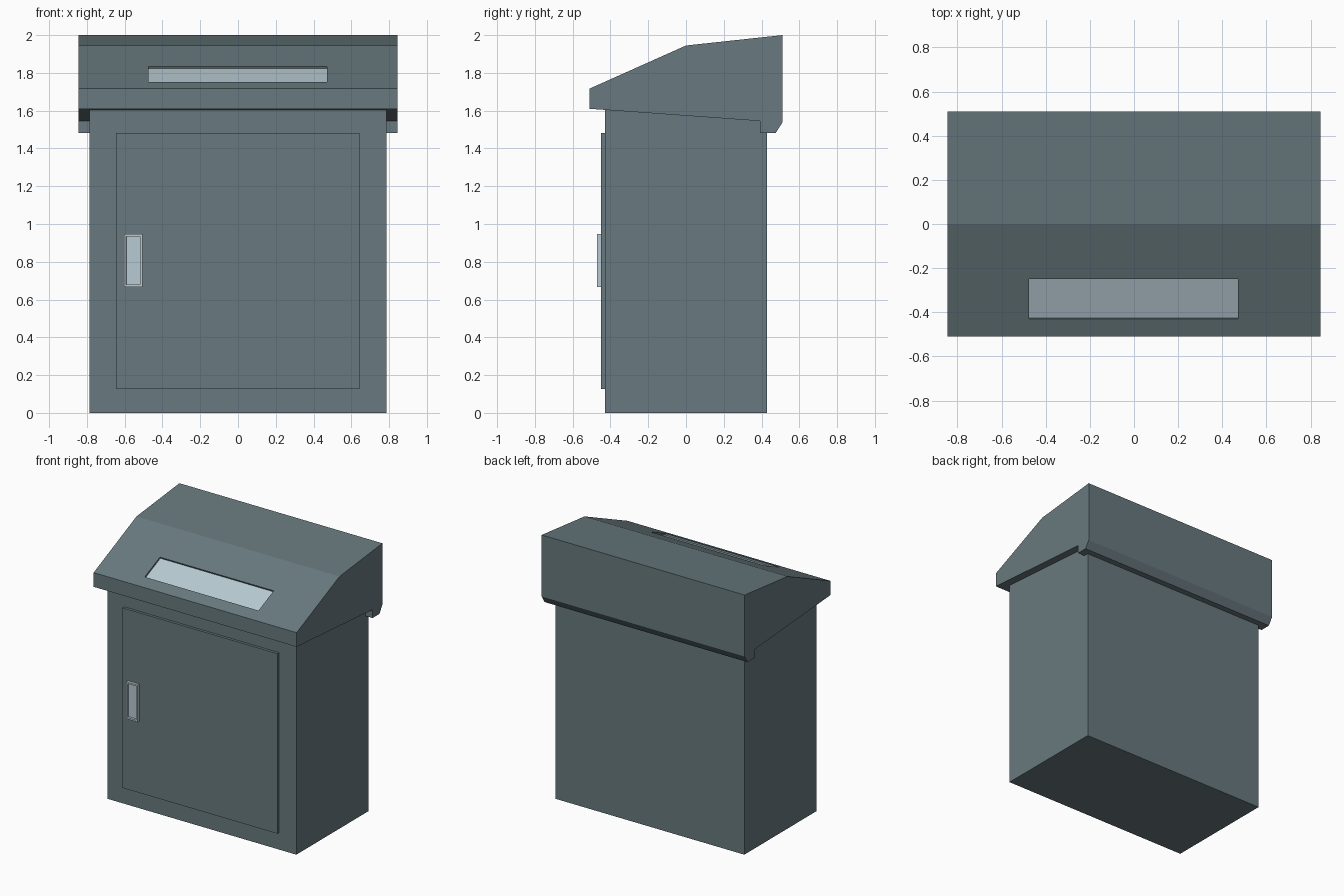
import bpy, bmesh, math
from mathutils import Vector

if "Cube" in bpy.data.objects:
    bpy.data.objects.remove(bpy.data.objects["Cube"])


def material(name, rgb):
    m = bpy.data.materials.new(name)
    m.diffuse_color = (*rgb, 1)
    m.use_nodes = True
    m.node_tree.nodes["Principled BSDF"].inputs["Base Color"].default_value = m.diffuse_color
    return m


GREY = material("slate_grey", (0.138, 0.191, 0.209))
SILVER = material("pale_silver", (0.479, 0.591, 0.651))


def finish(bm, name, mat):
    bmesh.ops.recalc_face_normals(bm, faces=bm.faces)
    me = bpy.data.meshes.new(name)
    bm.to_mesh(me)
    bm.free()
    me.materials.append(mat)
    ob = bpy.data.objects.new(name, me)
    bpy.context.collection.objects.link(ob)
    return ob


def extrude_x(name, profile, x0, x1, mat):
    """Side profile of (y, z) points extruded from x0 to x1."""
    bm = bmesh.new()
    face = bm.faces.new([bm.verts.new((x0, y, z)) for y, z in profile])
    ext = bmesh.ops.extrude_face_region(bm, geom=[face])["geom"]
    moved = [g for g in ext if isinstance(g, bmesh.types.BMVert)]
    bmesh.ops.translate(bm, verts=moved, vec=(x1 - x0, 0, 0))
    return finish(bm, name, mat)


def rect(y0, y1, z0, z1):
    return [(y0, z0), (y1, z0), (y1, z1), (y0, z1)]


# Cabinet body, its top following the sloping underside of the lid
extrude_x("cabinet_body", [(-0.43, 0), (0.43, 0), (0.43, 1.55), (-0.43, 1.61)],
          -0.787, 0.787, GREY)

# Raised door
extrude_x("door", rect(-0.45, -0.425, 0.127, 1.482), -0.645, 0.642, GREY)

# Handle plate with recessed centre
handle = extrude_x("door_handle", rect(-0.471, -0.445, 0.667, 0.946), -0.604, -0.506, SILVER)
bm = bmesh.new()
bm.from_mesh(handle.data)
bm.faces.ensure_lookup_table()
front = min(bm.faces, key=lambda f: f.calc_center_median().y)
bmesh.ops.inset_region(bm, faces=[front], thickness=0.017)
bmesh.ops.inset_region(bm, faces=[front], thickness=0.002, depth=-0.015)
bm.to_mesh(handle.data)
bm.free()

# Sloping lid with rear drip lip
lid = extrude_x("lid", [(-0.51, 1.61), (-0.51, 1.717), (0, 1.945), (0.51, 2.0),
                        (0.51, 1.537), (0.475, 1.482), (0.393, 1.482), (0.393, 1.545)],
                -0.845, 0.845, GREY)

# Shallow letter slot cut square to the front slope
along = Vector((0.51, 0.228)).normalized()
normal = Vector((-along.y, along.x))
low = Vector((-0.43, 1.717 + 0.08 * 0.228 / 0.51))
high = low + along * (0.18 / along.x)


def slope_slab(name, d0, d1, mat):
    pts = [low + normal * d0, high + normal * d0, high + normal * d1, low + normal * d1]
    return extrude_x(name, [tuple(p) for p in pts], -0.475, 0.472, mat)


cutter = slope_slab("slot_cutter", -0.015, 0.05, GREY)
cutter.hide_render = True
mod = lid.modifiers.new("slot", "BOOLEAN")
mod.operation = "DIFFERENCE"
mod.object = cutter
mod.solver = "EXACT"
bpy.context.view_layer.objects.active = lid
bpy.ops.object.modifier_apply(modifier=mod.name)
bpy.data.objects.remove(cutter)

# Silver flap on the slot floor
slope_slab("slot_flap", -0.016, -0.012, SILVER)
